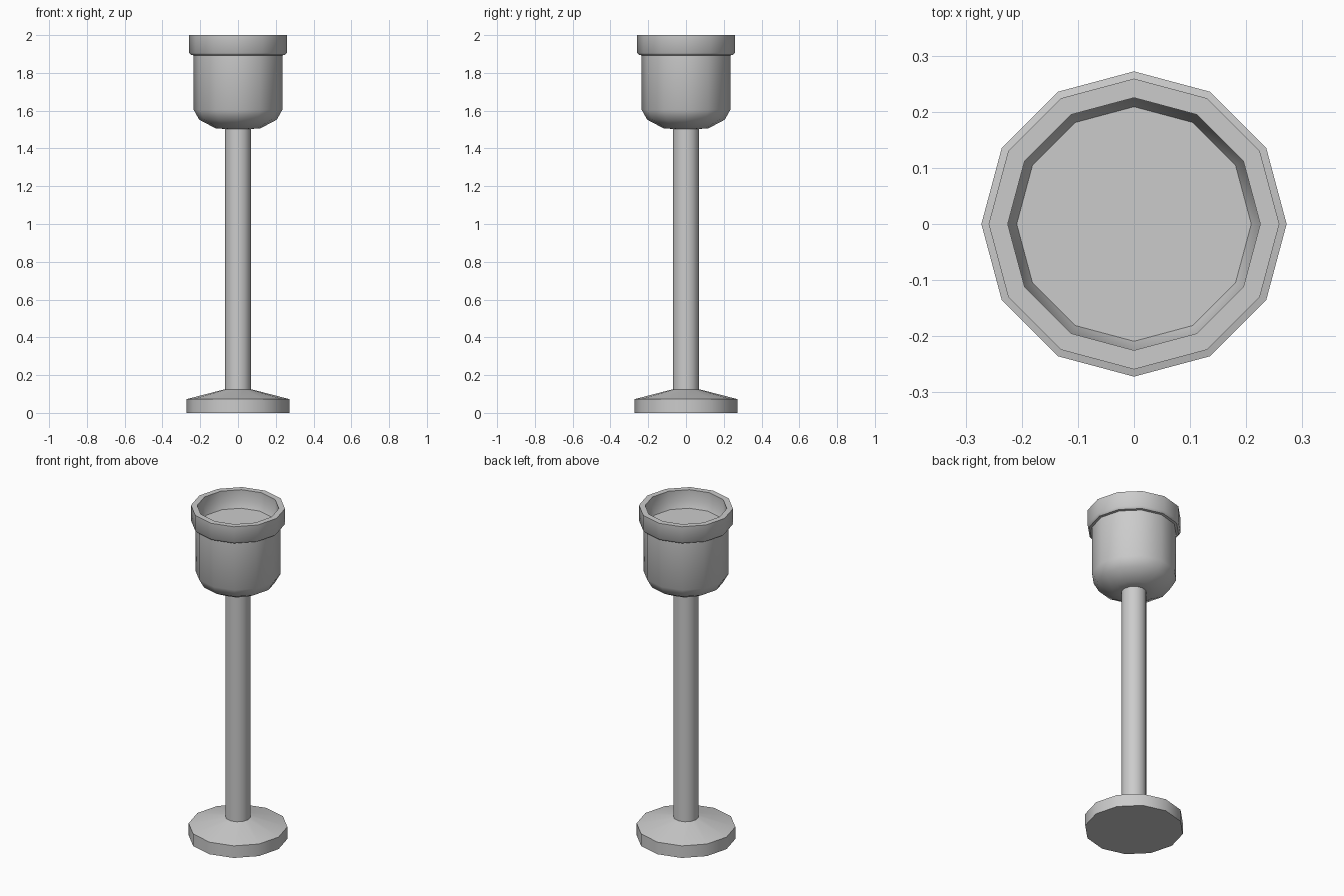
import bpy, bmesh
from math import cos, sin, pi, radians

if "Cube" in bpy.data.objects:
    bpy.data.objects.remove(bpy.data.objects["Cube"])

SIDES = 12


def lathe(name, profile, angle=35):
    """Revolve (radius, z) points, listed bottom to top along the outside."""
    me = bpy.data.meshes.new(name)
    bm = bmesh.new()
    rings = []
    for r, z in profile:
        rings.append([bm.verts.new((r * cos(2 * pi * i / SIDES),
                                    r * sin(2 * pi * i / SIDES), z))
                      for i in range(SIDES)])
    for a, b in zip(rings, rings[1:]):
        for i in range(SIDES):
            j = (i + 1) % SIDES
            bm.faces.new((a[i], a[j], b[j], b[i]))
    bm.faces.new(rings[0][::-1])
    bm.faces.new(rings[-1])
    bm.to_mesh(me)
    bm.free()
    ob = bpy.data.objects.new(name, me)
    bpy.context.collection.objects.link(ob)
    bpy.ops.object.select_all(action='DESELECT')
    ob.select_set(True)
    bpy.context.view_layer.objects.active = ob
    bpy.ops.object.shade_smooth_by_angle(angle=radians(angle))
    return ob


# Foot disc with shallow cone, and slim post in one turned piece
lathe("foot_and_post", [(0.272, 0), (0.272, 0.073), (0.07, 0.125), (0.07, 1.51)], 32)

# Rounded bowl, stepped rim, and recessed tray inside
lathe("bowl", [(0.07, 1.503), (0.12, 1.507), (0.205, 1.552), (0.235, 1.605),
               (0.235, 1.893), (0.249, 1.895), (0.259, 1.907), (0.259, 2.0),
               (0.225, 2.0), (0.225, 1.935), (0.209, 1.895)], 40)
